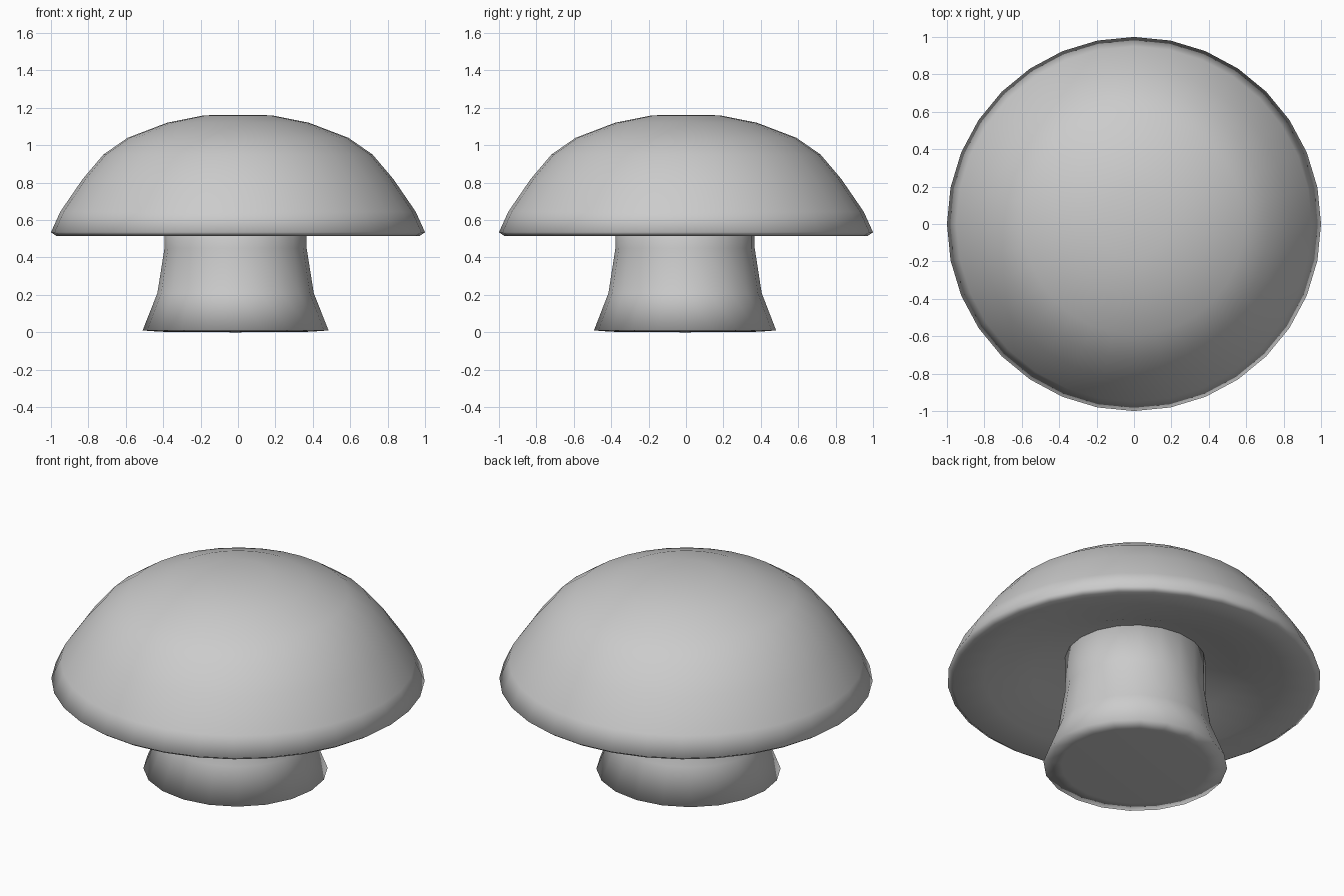
import bpy, bmesh
from math import cos, sin, tau

if "Cube" in bpy.data.objects:
    bpy.data.objects.remove(bpy.data.objects["Cube"])


def lathe(name, profile, segments, centre=(0, 0), squash=1.0):
    """Revolve (radius, z) points around z; radius 0 makes a pole."""
    bm = bmesh.new()
    rings = []
    for r, z in profile:
        count = 1 if r == 0 else segments
        rings.append([bm.verts.new((centre[0] + r * cos(tau * i / segments),
                                    centre[1] + r * squash * sin(tau * i / segments), z))
                      for i in range(count)])
    for a, b in zip(rings, rings[1:]):
        for i in range(segments):
            j = (i + 1) % segments
            quad = [a[i % len(a)], a[j % len(a)], b[j % len(b)], b[i % len(b)]]
            bm.faces.new(list(dict.fromkeys(quad)))
    bmesh.ops.recalc_face_normals(bm, faces=bm.faces)
    for f in bm.faces:
        f.smooth = True
    mesh = bpy.data.meshes.new(name)
    bm.to_mesh(mesh)
    bm.free()
    obj = bpy.data.objects.new(name, mesh)
    bpy.context.collection.objects.link(obj)
    return obj


# Domed cap with a thin lip and a hollowed underside
lathe("cap", [(0, 1.163), (0.18, 1.16), (0.38, 1.12), (0.59, 1.04), (0.72, 0.95),
              (0.83, 0.82), (0.95, 0.645), (1.0, 0.535), (0.97, 0.515),
              (0.80, 0.54), (0.55, 0.59), (0.37, 0.66), (0, 0.68)], 32)

# Flared stem, slightly off centre
lathe("stem", [(0, 0.70), (0.38, 0.70), (0.38, 0.45), (0.418, 0.21),
               (0.497, 0.01), (0.40, 0.003), (0, 0.0)], 20,
      centre=(-0.013, -0.005), squash=0.98)
